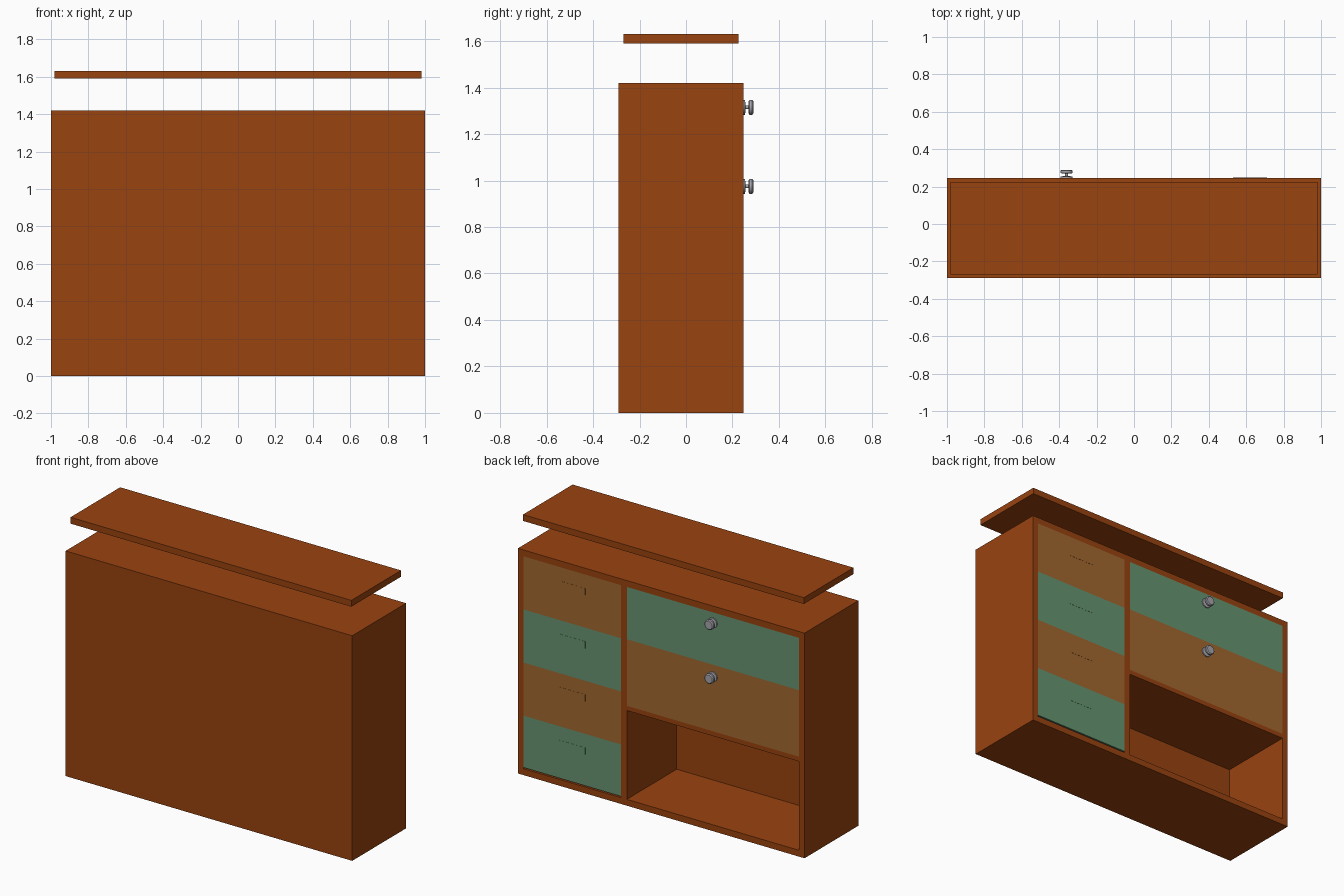
import bpy, bmesh, math
from mathutils import Matrix, Vector

cube = bpy.data.objects.get("Cube")
if cube:
    bpy.data.objects.remove(cube, do_unlink=True)


def material(name, rgb):
    m = bpy.data.materials.new(name)
    m.use_nodes = True
    m.diffuse_color = (*rgb, 1)
    m.node_tree.nodes["Principled BSDF"].inputs["Base Color"].default_value = (*rgb, 1)
    return m


brown = material("dark wood", (0.32, 0.056, 0.005))
tan = material("light wood", (0.36, 0.136, 0.028))
green = material("green paint", (0.136, 0.296, 0.168))
metal = material("grey metal", (0.38, 0.38, 0.42))


def add(name, bm, mat):
    me = bpy.data.meshes.new(name)
    bm.to_mesh(me)
    bm.free()
    me.materials.append(mat)
    ob = bpy.data.objects.new(name, me)
    bpy.context.scene.collection.objects.link(ob)
    return ob


def box(name, mat, x, y, z):
    """Board given by its (low, high) range on each axis."""
    bm = bmesh.new()
    bmesh.ops.create_cube(bm, size=1)
    size = Vector([r[1] - r[0] for r in (x, y, z)])
    mid = Vector([(r[0] + r[1]) / 2 for r in (x, y, z)])
    bmesh.ops.transform(bm, verts=bm.verts,
                        matrix=Matrix.Translation(mid) @ Matrix.Diagonal((*size, 1)))
    return add(name, bm, mat)


T = 0.04                  # board thickness
Y0, Y1 = -0.29, 0.247     # closed side, drawer side
H = 1.42
DIV = (0.24, 0.28)        # divider between drawers and doors
IN = 1 - T
inner_y = (Y0 + T, Y1)

# Carcass
box("bottom_board", brown, (-1, 1), (Y0, Y1), (0, T))
box("top_board", brown, (-1, 1), (Y0, Y1), (H - T, H))
for side, x in (("left", (IN, 1)), ("right", (-1, -IN))):
    box(side + "_side_board", brown, x, (Y0, Y1), (T, H - T))
box("closing_panel", brown, (-IN, IN), (Y0, Y0 + T), (T, H - T))
box("divider", brown, DIV, inner_y, (T, H - T))
box("shelf", brown, (-IN, DIV[0]), inner_y, (0.6, 0.63))

# Loose lid floating above
box("lid", brown, (-0.98, 0.98), (-0.27, 0.225), (1.59, 1.63))

# Drawers, alternating colours from the top, each with a flush grip plate
step = (H - 2 * T) / 4
grip_x = (DIV[1] + IN) / 2
for i in range(4):
    top = H - T - i * step
    low = top - step + (0.008 if i == 3 else 0)
    mat = (tan, green)[i % 2]
    box(f"drawer_{i + 1}", mat, (DIV[1], IN), (Y0 + T, Y1), (low, top))
    box(f"drawer_grip_{i + 1}", mat, (grip_x - 0.09, grip_x + 0.09),
        (Y1, Y1 + 0.001), (top - 0.13, top - 0.087))

# Flap doors
box("upper_door", green, (-IN, DIV[0]), (Y1 - T, Y1), (1.05, H - T))
box("lower_door", tan, (-IN, DIV[0]), (Y1 - T, Y1), (0.63, 1.05))


# Turned knobs: flange, stem and chamfered cap
def knob(name, z):
    profile = [(0, 0), (0.032, 0), (0.032, 0.007), (0.008, 0.01), (0.008, 0.022),
               (0.026, 0.022), (0.032, 0.027), (0.032, 0.038), (0.026, 0.043), (0, 0.043)]
    bm = bmesh.new()
    verts = [bm.verts.new((r, y, 0)) for r, y in profile]
    edges = [bm.edges.new(pair) for pair in zip(verts, verts[1:])]
    bmesh.ops.spin(bm, geom=verts + edges, cent=(0, 0, 0), axis=(0, 1, 0),
                   angle=math.tau, steps=20)
    bmesh.ops.remove_doubles(bm, verts=bm.verts, dist=0.0001)
    bmesh.ops.recalc_face_normals(bm, faces=bm.faces)
    ob = add(name, bm, metal)
    ob.location = ((DIV[0] - IN) / 2, Y1, z)
    bpy.ops.object.select_all(action="DESELECT")
    ob.select_set(True)
    bpy.context.view_layer.objects.active = ob
    bpy.ops.object.shade_smooth_by_angle(angle=math.radians(30))


knob("upper_knob", 1.315)
knob("lower_knob", 0.975)
